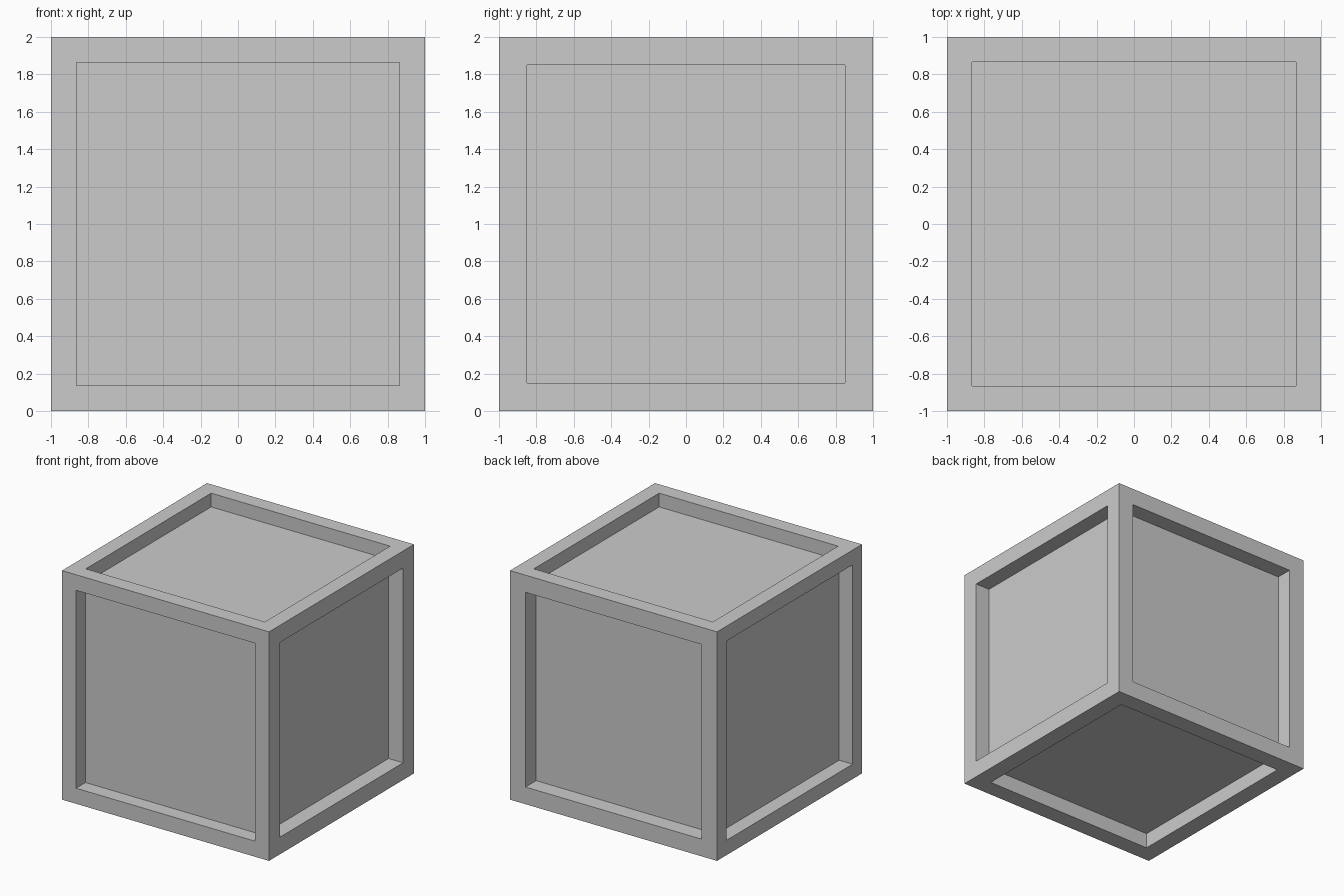
import bpy, bmesh
from mathutils import Vector

if "Cube" in bpy.data.objects:
    bpy.data.objects.remove(bpy.data.objects["Cube"])

# Recessed panel per side: outward direction -> (frame width, recess depth)
PANELS = {
    (0, -1, 0): (0.136, 0.13), (0, 1, 0): (0.15, 0.146),
    (-1, 0, 0): (0.13, 0.13), (1, 0, 0): (0.15, 0.14),
    (0, 0, 1): (0.135, 0.12), (0, 0, -1): (0.155, 0.135),
}

# Fracture cells: each piece owns the space where its linear field is largest
CELLS = {
    "left_upper_piece": ((0, 0, 0), 0),
    "front_right_upper_piece": ((1, -0.564, -0.2826), 0.091),
    "front_right_lower_piece": ((1.156, -0.713, -0.717), 0.242),
    "left_lower_piece": ((-0.1116, 0.2804, -1.345), 0.727),
    "back_right_upper_piece": ((1.042, 0.2746, -0.1476), -0.204),
}


def crate():
    """Whole crate: a cube with a square recess in each side."""
    bm = bmesh.new()
    bmesh.ops.create_cube(bm, size=2)
    bmesh.ops.translate(bm, verts=bm.verts[:], vec=(0, 0, 1))
    bm.normal_update()
    for face in bm.faces[:]:
        key = tuple(int(round(c)) for c in face.normal)
        width, depth = PANELS[key]
        # frame border, then straight walls down to the panel
        bmesh.ops.inset_individual(bm, faces=[face], thickness=width,
                                   use_even_offset=True)
        bm.normal_update()
        bmesh.ops.inset_individual(bm, faces=[face], thickness=0, depth=-depth,
                                   use_even_offset=True)
    return bm


def fracture_piece(name):
    """Cut the crate down to one cell and cap every cut."""
    slope, offset = CELLS[name]
    bm = crate()
    for other, (other_slope, other_offset) in CELLS.items():
        if other == name:
            continue
        n = Vector(other_slope) - Vector(slope)
        d = other_offset - offset
        bmesh.ops.bisect_plane(
            bm, geom=bm.verts[:] + bm.edges[:] + bm.faces[:], dist=1e-5,
            plane_co=n * (-d / n.length_squared), plane_no=n.normalized(),
            clear_outer=True)
        rim = [e for e in bm.edges if e.is_boundary]
        if rim:
            bmesh.ops.triangle_fill(bm, edges=rim, use_beauty=True,
                                    normal=n.normalized())
    bmesh.ops.recalc_face_normals(bm, faces=bm.faces[:])
    mesh = bpy.data.meshes.new(name)
    bm.to_mesh(mesh)
    bm.free()
    piece = bpy.data.objects.new(name, mesh)
    bpy.context.scene.collection.objects.link(piece)


for name in CELLS:
    fracture_piece(name)
